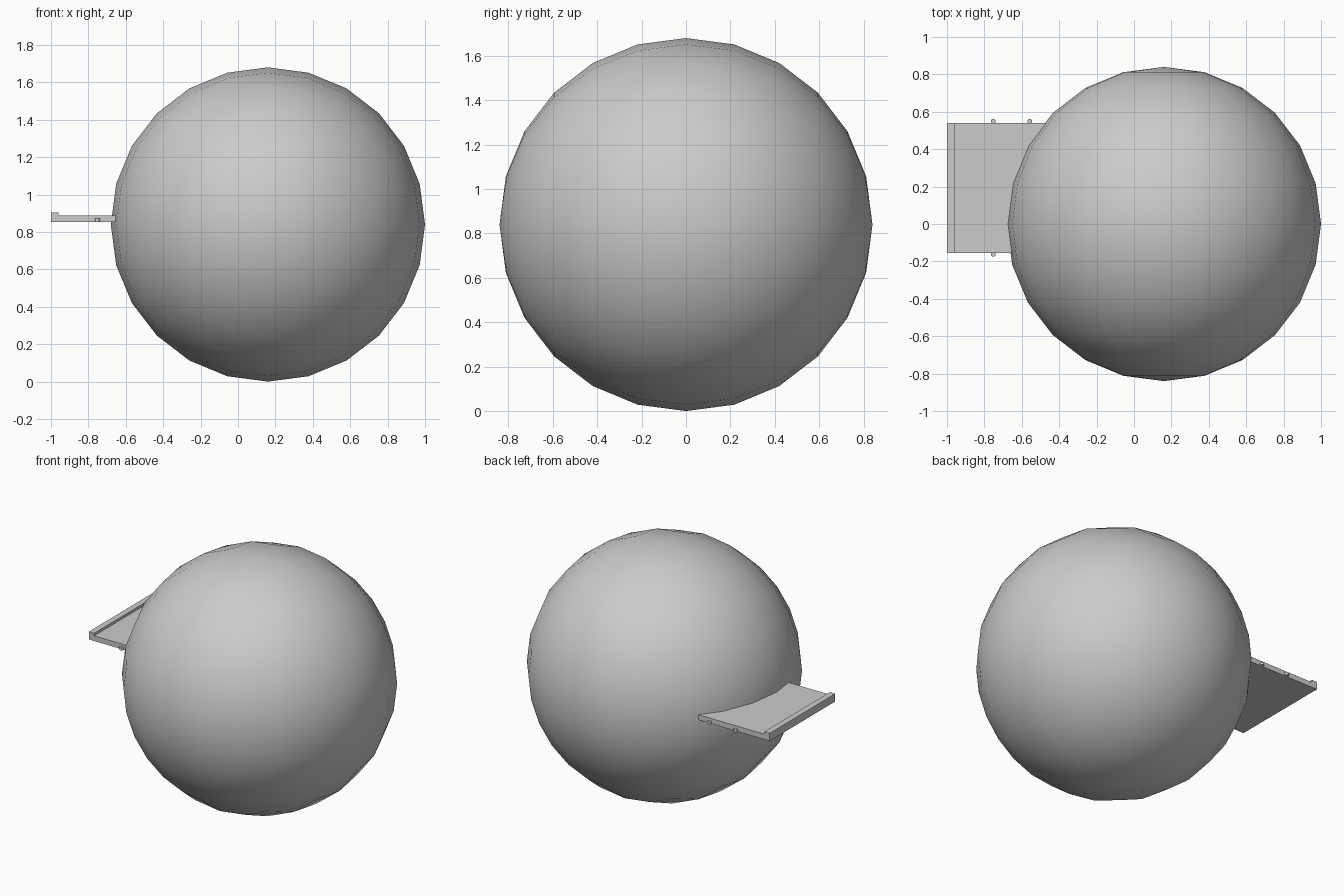
import bpy
import bmesh
import math
from mathutils import Matrix

if "Cube" in bpy.data.objects:
    bpy.data.objects.remove(bpy.data.objects["Cube"], do_unlink=True)


def add_object(name, bm):
    bmesh.ops.recalc_face_normals(bm, faces=bm.faces)
    mesh = bpy.data.meshes.new(name)
    bm.to_mesh(mesh)
    bm.free()
    obj = bpy.data.objects.new(name, mesh)
    bpy.context.collection.objects.link(obj)
    return obj


# Ball, with its poles lying along y
RADIUS = 0.84
bm = bmesh.new()
bmesh.ops.create_uvsphere(bm, u_segments=24, v_segments=12, radius=RADIUS)
placement = Matrix.Translation((0.16, 0, RADIUS)) @ Matrix.Rotation(math.radians(90), 4, "X")
bm.transform(placement)
for face in bm.faces:
    face.smooth = True
add_object("ball", bm)

# Thin tray with a raised outer lip: an x-z profile extruded along y
Y_FRONT, Y_BACK = -0.155, 0.54
Z_BOTTOM, Z_TOP, Z_LIP = 0.853, 0.888, 0.905
X_OUTER, X_LIP, X_INNER = -1.0, -0.96, -0.3
profile = [
    (X_OUTER, Z_BOTTOM), (X_INNER, Z_BOTTOM), (X_INNER, Z_TOP),
    (X_LIP, Z_TOP), (X_LIP, Z_LIP), (X_OUTER, Z_LIP),
]
bm = bmesh.new()
face = bm.faces.new([bm.verts.new((x, Y_FRONT, z)) for x, z in profile])
extruded = bmesh.ops.extrude_face_region(bm, geom=[face])
bmesh.ops.translate(
    bm, vec=(0, Y_BACK - Y_FRONT, 0),
    verts=[v for v in extruded["geom"] if isinstance(v, bmesh.types.BMVert)])
add_object("tray", bm)

# Small round pegs along both long edges of the tray
PEG_RADIUS, PEG_HEIGHT = 0.013, 0.018
for side, y in (("front", Y_FRONT - 0.007), ("back", Y_BACK + 0.009)):
    for place, x in (("outer", -0.752), ("inner", -0.557)):
        bm = bmesh.new()
        bmesh.ops.create_cone(
            bm, cap_ends=True, segments=12, radius1=PEG_RADIUS, radius2=PEG_RADIUS,
            depth=PEG_HEIGHT,
            matrix=Matrix.Translation((x, y, Z_BOTTOM + PEG_HEIGHT / 2)))
        add_object(f"peg_{side}_{place}", bm)
